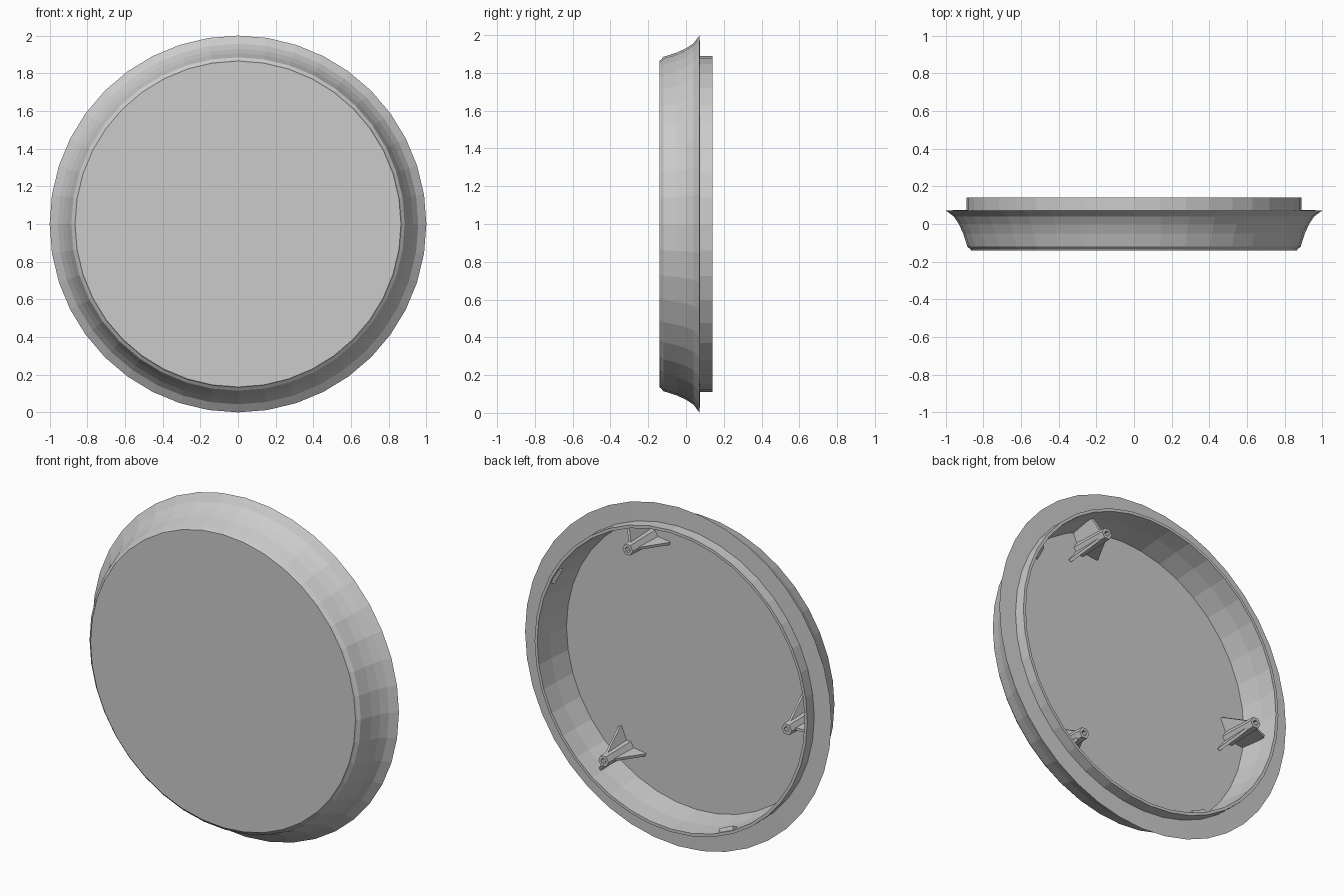
import bpy
import bmesh
from math import cos, sin, radians, tau
from mathutils import Vector

cube = bpy.data.objects.get("Cube")
if cube:
    bpy.data.objects.remove(cube, do_unlink=True)

CENTRE = Vector((0, 0, 1))
FLOOR = -0.10


def radial(angle):
    return Vector((cos(angle), 0, sin(angle)))


def finish(name, bm):
    bmesh.ops.recalc_face_normals(bm, faces=bm.faces)
    mesh = bpy.data.meshes.new(name)
    bm.to_mesh(mesh)
    bm.free()
    obj = bpy.data.objects.new(name, mesh)
    bpy.context.collection.objects.link(obj)
    return obj


def lathe(name, profile, sides, centre):
    """Turn (radius, y) points about the y axis and cap both ends."""
    bm = bmesh.new()
    rings = []
    for r, y in profile:
        rings.append([bm.verts.new(centre + radial(tau * i / sides) * r + Vector((0, y, 0)))
                      for i in range(sides)])
    for a, b in zip(rings, rings[1:]):
        for i in range(sides):
            j = (i + 1) % sides
            bm.faces.new((a[i], a[j], b[j], b[i]))
    bm.faces.new(rings[0])
    bm.faces.new(rings[-1])
    return finish(name, bm)


def plate(name, centre, angle, outline, thickness):
    """Extrude an outline of (outward distance, y) sideways into a thin plate."""
    bm = bmesh.new()
    out = radial(angle)
    side = radial(angle + tau / 4) * thickness
    face = bm.faces.new([bm.verts.new(centre + out * d + Vector((0, y, 0)) - side / 2)
                         for d, y in outline])
    extruded = bmesh.ops.extrude_face_region(bm, geom=[face])["geom"]
    bmesh.ops.translate(bm, vec=side, verts=[v for v in extruded if isinstance(v, bmesh.types.BMVert)])
    return finish(name, bm)


# Hollow dish: front face, flared skirt, rear lip, inner wall and floor
lathe("cover_shell", [
    (0.865, -0.14), (0.87, -0.132), (0.885, -0.12), (0.907, -0.05), (0.93, 0.0),
    (0.957, 0.04), (1.0, 0.072), (0.89, 0.075), (0.89, 0.14), (0.873, 0.14),
    (0.868, 0.03), (0.85, FLOOR)], 40, CENTRE)

# Three hollow screw posts, each braced by three tapered fins
for n in range(3):
    angle = radians(67) + n * tau / 3
    foot = CENTRE + radial(angle) * 0.75
    lathe(f"screw_post_{n + 1}", [
        (0.042, FLOOR - 0.01), (0.034, 0.125), (0.016, 0.125), (0.016, 0.04)], 6, foot)
    for k in range(3):
        reach = 0.115 if k == 0 else 0.12
        top = 0.06 if k == 0 else FLOOR + 0.01
        plate(f"post_fin_{n + 1}_{k + 1}", foot, angle + k * tau / 3, [
            (0.025, FLOOR - 0.01), (reach, FLOOR - 0.01), (reach, top), (0.025, 0.09)], 0.016)

# Small catches inside the rear lip
for n, degrees in enumerate((28, 246)):
    plate(f"lip_catch_{n + 1}", CENTRE, radians(degrees), [
        (0.85, 0.12), (0.88, 0.07), (0.88, 0.135)], 0.1)
